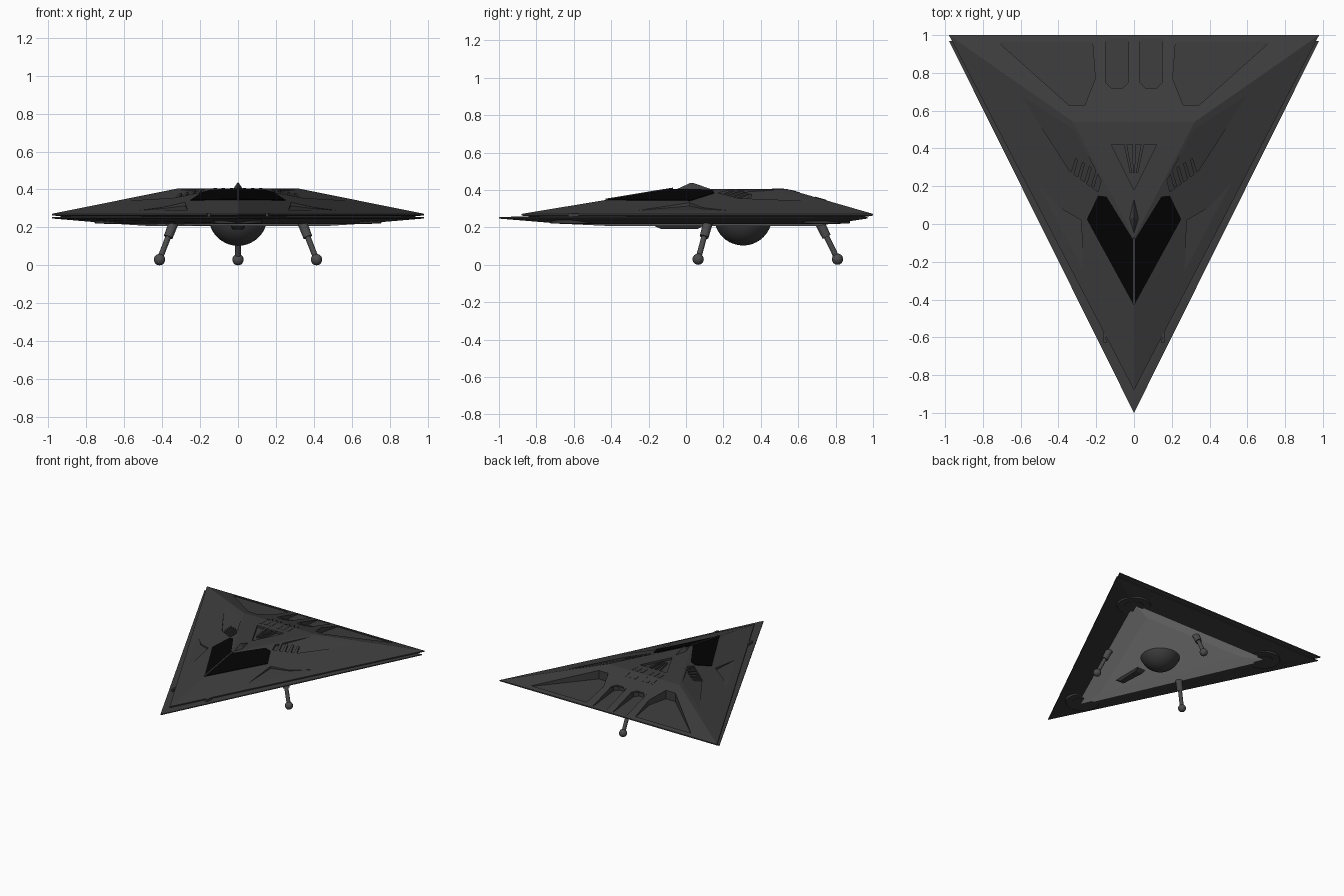
import bpy, bmesh, math
from mathutils import Vector

if "Cube" in bpy.data.objects:
    bpy.data.objects.remove(bpy.data.objects["Cube"])


def material(name, r, g, b):
    m = bpy.data.materials.new(name)
    m.diffuse_color = (r, g, b, 1)
    m.use_nodes = True
    m.node_tree.nodes["Principled BSDF"].inputs["Base Color"].default_value = m.diffuse_color
    return m


HULL = material("charcoal hull", .046, .046, .046)
GLASS = material("black glass", .001, .001, .001)
BELLY = material("grey belly", .74, .74, .74)
METAL = material("leg metal", .07, .07, .07)


def make(name, bm, *mats):
    bmesh.ops.recalc_face_normals(bm, faces=bm.faces)
    me = bpy.data.meshes.new(name)
    bm.to_mesh(me)
    bm.free()
    ob = bpy.data.objects.new(name, me)
    bpy.context.collection.objects.link(ob)
    for m in mats:
        me.materials.append(m)
    return ob


def loft(name, rings, *mats, last=0):
    """Skin a stack of equal-length rings and cap both ends."""
    bm = bmesh.new()
    vs = [[bm.verts.new(p) for p in r] for r in rings]
    n = len(rings[0])
    for a, b in zip(vs, vs[1:]):
        for i in range(n):
            bm.faces.new((a[i], a[(i + 1) % n], b[(i + 1) % n], b[i]))
    bm.faces.new(vs[0][::-1])
    bm.faces.new(vs[-1])
    for f in bm.faces:
        if all(v.co.z < last for v in f.verts):
            f.material_index = 1
    return make(name, bm, *mats)


def tri(hw, back, nose, z):
    return [(0, nose, z), (hw, back, z), (-hw, back, z)]


# Height of each hull facet
def side_z(x, y):
    return .272 + .133 * (.98 * (y + .88) - 1.88 * abs(x)) / 2.12 / .3726


def rear_z(x, y):
    return .272 + .133 * (1 - y) / .46


def top_z(x, y):
    return min(.405, rear_z(x, y), side_z(x, y))


# Ramped floors of the shoulder inlets and side notches
def inlet_z(x, y):
    return side_z(x, y) + .001 - .1 * (.17 * (abs(x) - .345) - .265 * (y - .53)) / .315


def notch_z(x, y):
    return side_z(x, y) + .001 - .15 * (.28 * (y + .28) - .53 * (abs(x) - .26)) / .6


def prism(name, pts, lo, hi, mat=HULL):
    return loft(name, [[(x, y, lo(x, y)) for x, y in pts],
                       [(x, y, hi(x, y)) for x, y in pts]], mat)


def plate(name, pts, zf, lift, mat=HULL):
    return prism(name, pts, lambda x, y: zf(x, y) - .008, lambda x, y: zf(x, y) + lift, mat)


def flip(pts, s):
    return [(s * x, y) for x, y in pts]


def cut(body, pts, floor):
    c = prism("cutter", pts, floor, lambda x, y: .5)
    c.hide_render = True
    mod = body.modifiers.new("cut", 'BOOLEAN')
    mod.operation, mod.solver, mod.object = 'DIFFERENCE', 'EXACT', c
    bpy.context.view_layer.objects.active = body
    bpy.ops.object.modifier_apply(modifier=mod.name)
    bpy.data.objects.remove(c)


# Upper and lower hull shells
upper = loft("upper_hull", [tri(.86, .93, -.76, .252), tri(.98, 1, -.88, .263),
                            tri(.98, 1, -.88, .272), tri(.32, .54, -.074, .405)], HULL)
loft("lower_hull", [tri(.92, .94, -.93, .257), tri(.98, .97, -1, .254), tri(.98, .97, -1, .247),
                    tri(.65, .775, -.66, .219), tri(.46, .7, -.4, .207)], HULL, BELLY, last=.23)

# Recesses: rear bays, exhaust channels, shoulder inlets, side notches
bay = [(.72, .965), (.22, .965), (.205, .77), (.26, .63), (.345, .63)]
channel = [(.03, .985), (.03, .72), (.06, .69), (.12, .69), (.15, .72), (.15, .985)]
inlet = [(.61, .70), (.34, .28), (.19, .17), (.175, .23), (.33, .53)]
notch = [(.54, .25), (.40, .09), (.28, .02), (.265, -.28)]
for s in (1, -1):
    cut(upper, flip(bay, s), lambda x, y: .276 + (.97 - y) * .1)
    cut(upper, flip(channel, s), lambda x, y: .272 + (.985 - y) * .1)
    cut(upper, flip(inlet, s), inlet_z)
    cut(upper, flip(notch, s), notch_z)
cut(upper, [(0, .18), (.12, .42), (-.12, .42)], lambda x, y: .388)

# Canopy panes and centre rib
pane = [(.004, -.425), (.25, .025), (.19, .15), (.145, .145), (.006, -.08)]
for s in (1, -1):
    plate("canopy_pane", flip(pane, s), side_z, .004, GLASS)
plate("canopy_rib", [(-.006, -.43), (.006, -.43), (.006, -.07), (-.006, -.07)], side_z, .009)

# Dorsal fin behind the canopy
base = [(0, -.07), (.03, .03), (0, .16), (-.03, .03)]
loft("dorsal_fin", [[(x, y, .395) for x, y in base],
                    [(x * .08, .03 + (y - .03) * .08, .437) for x, y in base]], HULL)

for s in (1, -1):
    # Shoulder louvres
    for i in range(4):
        x, y = .21 + .036 * i, .195 + .022 * i
        plate("shoulder_louvre", flip([(x, y), (x + .02, y), (x - .008, y + .09), (x - .022, y + .08)], s),
              inlet_z, .014)
    # Nose sensors on the rim
    prism("nose_sensor", flip([(.145, -.63), (.16, -.63), (.165, -.575), (.15, -.575)], s),
          lambda x, y: .25, lambda x, y: .275)
    # Exhaust hoods
    plate("exhaust_hood", flip([(.03, .75), (.03, .72), (.06, .69), (.12, .69), (.15, .72), (.15, .75),
                                (.12, .72), (.06, .72)], s), rear_z, .003)
    # Paired vents across the rear ridge
    for i in range(3):
        x = .025 + .043 * i
        for y0, y1 in ((.46, .525), (.56, .61)):
            plate("roof_vent", flip([(x, y0), (x + .018, y0), (x + .018, y1), (x, y1)], s), top_z, .002)

# Fins inside the roof intake
for x in (-.045, 0, .045):
    prism("intake_fin", [(x * .35 - .006, .27), (x * .35 + .006, .27), (x + .008, .42), (x - .008, .42)],
          lambda a, b: .38, lambda a, b: .404)


def smooth(ob):
    bpy.ops.object.select_all(action='DESELECT')
    ob.select_set(True)
    bpy.context.view_layer.objects.active = ob
    bpy.ops.object.shade_smooth_by_angle(angle=math.radians(35))
    return ob


def tube(name, a, b, r0, r1, mat, n=20):
    a, b = Vector(a), Vector(b)
    q = (b - a).to_track_quat('Z', 'Y')
    rings = [[p + q @ Vector((r * math.cos(t), r * math.sin(t), 0))
              for t in (2 * math.pi * i / n for i in range(n))] for p, r in ((a, r0), (b, r1))]
    return smooth(loft(name, rings, mat))


def ball(name, loc, r, mat, half=False, seg=24):
    bm = bmesh.new()
    bmesh.ops.create_uvsphere(bm, u_segments=seg, v_segments=seg // 2, radius=r)
    if half:
        bmesh.ops.delete(bm, geom=[v for v in bm.verts if v.co.z > .01], context='VERTS')
    bmesh.ops.translate(bm, verts=bm.verts, vec=loc)
    return smooth(make(name, bm, mat))


# Belly dome and ventral fairing
ball("belly_dome", (0, .305, .258), .155, HULL, half=True, seg=40)
loft("ventral_fairing", [[(-.04, -.18, .212), (.04, -.18, .212), (.04, .1, .212), (-.04, .1, .212)],
                         [(-.02, -.13, .19), (.02, -.13, .19), (.03, .06, .19), (-.03, .06, .19)]], HULL)

# Corner lift pads
for x, y in ((.63, .75), (-.63, .75), (0, -.6)):
    tube("lift_pad", (x, y, .245), (x, y, .22), .13, .125, HULL, 32)
    tube("lift_pad_core", (x, y, .24), (x, y, .217), .08, .075, HULL, 32)

# Three landing legs with sleeves and ball feet
for top, foot in (((.335, .12, .235), (.414, .065, .03)), ((-.335, .12, .235), (-.414, .065, .03)),
                  ((0, .71, .235), (0, .81, .03))):
    mid = Vector(top).lerp(Vector(foot), .42)
    tube("leg_sleeve", top, mid, .026, .024, METAL)
    tube("leg_rod", mid, foot, .015, .015, METAL)
    ball("foot_ball", foot, .03, METAL)
